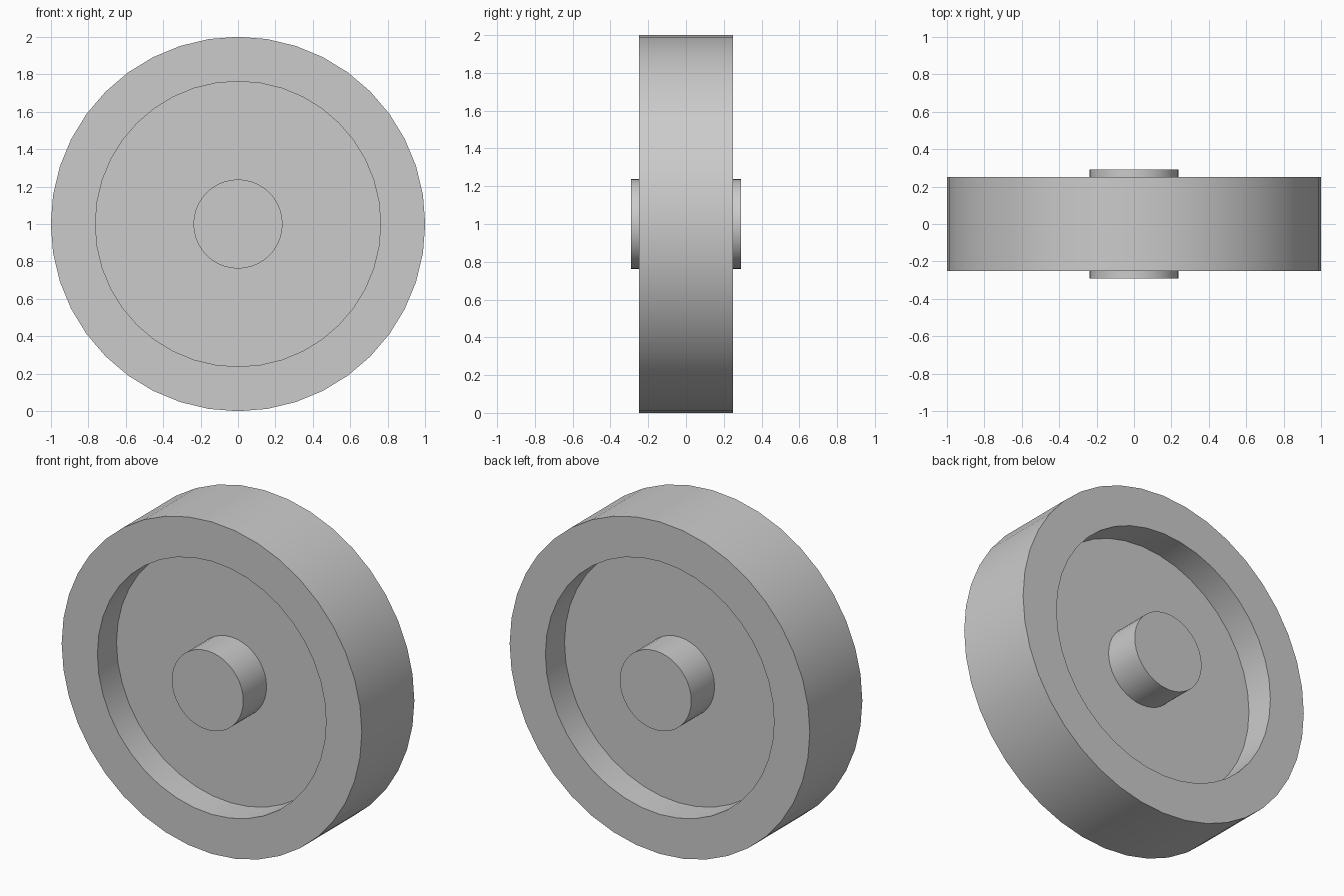
import bpy
import bmesh
from math import pi, sin, cos, radians

cube = bpy.data.objects.get("Cube")
if cube:
    bpy.data.objects.remove(cube, do_unlink=True)

SIDES = 40
CENTRE_Z = 1.0

# One plain grey for the whole wheel
grey = bpy.data.materials.new("plain_grey")
grey.use_nodes = True
colour = (0.6, 0.6, 0.6, 1.0)
grey.diffuse_color = colour
grey.node_tree.nodes["Principled BSDF"].inputs["Base Color"].default_value = colour


def lathe(name, profile):
    """Spin a closed (radius, y) profile around the axle; radius 0 makes a pole."""
    bm = bmesh.new()
    rings = []
    for r, y in profile:
        if r == 0:
            rings.append([bm.verts.new((0, y, 0))] * SIDES)
        else:
            angles = [2 * pi * i / SIDES for i in range(SIDES)]
            rings.append([bm.verts.new((r * cos(a), y, r * sin(a))) for a in angles])
    for a, b in zip(rings, rings[1:]):
        for i in range(SIDES):
            j = (i + 1) % SIDES
            corners = list(dict.fromkeys((a[i], a[j], b[j], b[i])))
            bm.faces.new(corners)
    bmesh.ops.recalc_face_normals(bm, faces=bm.faces)
    # Merge the flat fans into single caps
    bmesh.ops.dissolve_limit(bm, angle_limit=radians(1), verts=bm.verts, edges=bm.edges)
    mesh = bpy.data.meshes.new(name)
    bm.to_mesh(mesh)
    bm.free()
    mesh.materials.append(grey)
    obj = bpy.data.objects.new(name, mesh)
    obj.location.z = CENTRE_Z
    bpy.context.collection.objects.link(obj)
    bpy.ops.object.select_all(action="DESELECT")
    obj.select_set(True)
    bpy.context.view_layer.objects.active = obj
    bpy.ops.object.shade_smooth_by_angle(angle=radians(30))
    return obj


# Rim, recessed web and protruding hub in one turned profile, mirrored front to back
front = [(0, -0.29), (0.238, -0.29), (0.238, -0.068), (0.762, -0.068),
         (0.762, -0.25), (1.0, -0.25)]
back = [(r, -y) for r, y in reversed(front)]
lathe("wheel", front + back)
